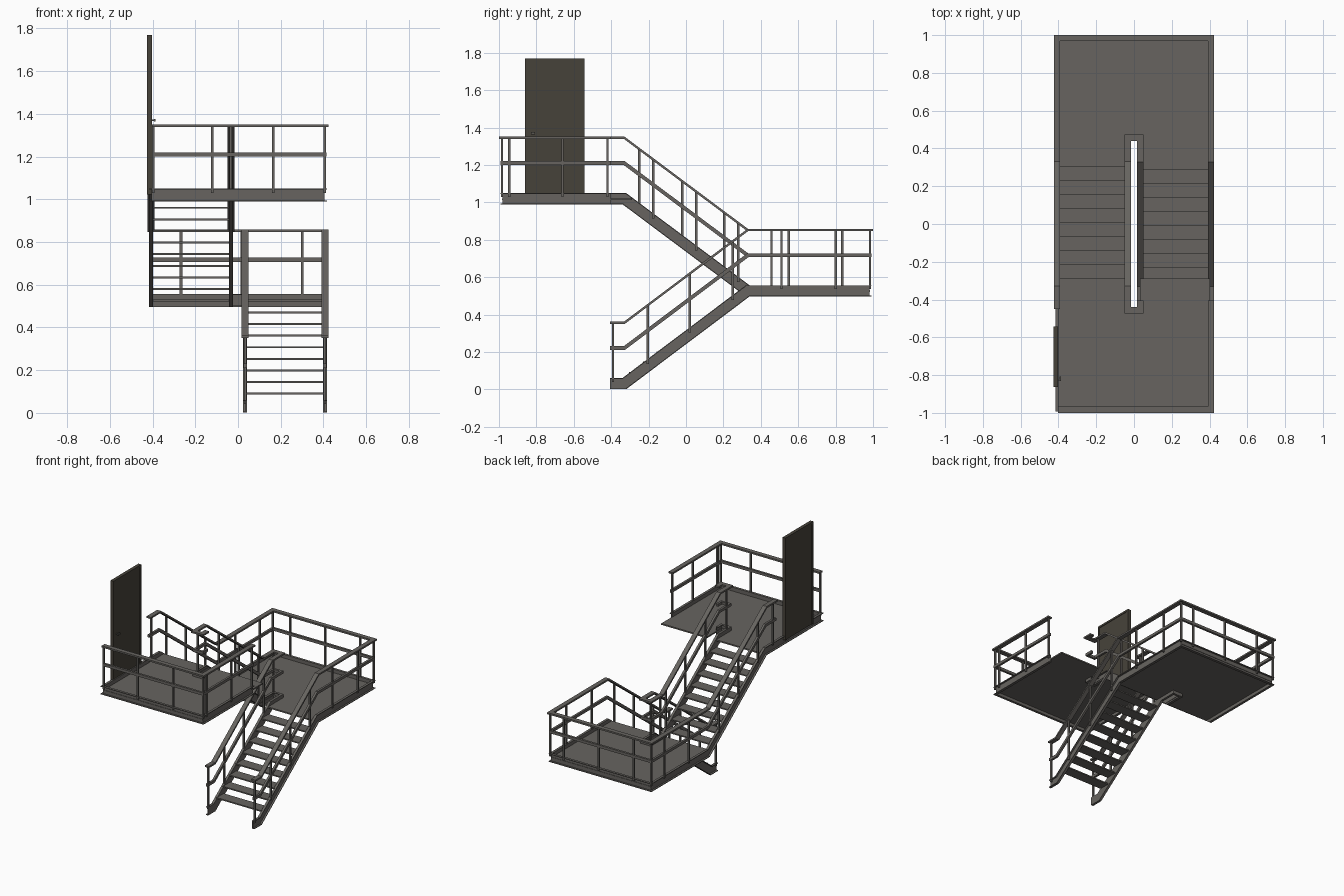
import bpy, bmesh
from mathutils import Vector

if "Cube" in bpy.data.objects:
    bpy.data.objects.remove(bpy.data.objects["Cube"])

def material(name, rgb):
    m = bpy.data.materials.new(name)
    m.diffuse_color = (*rgb, 1)
    m.use_nodes = True
    m.node_tree.nodes["Principled BSDF"].inputs["Base Color"].default_value = m.diffuse_color
    return m

METAL = material("grey_steel", (0.135, 0.127, 0.117))
DOOR = material("dark_door_paint", (0.062, 0.055, 0.042))
KNOB = material("handle_metal", (0.10, 0.095, 0.085))

def finish(name, bm, mat):
    bmesh.ops.recalc_face_normals(bm, faces=bm.faces)
    me = bpy.data.meshes.new(name)
    bm.to_mesh(me)
    bm.free()
    ob = bpy.data.objects.new(name, me)
    bpy.context.collection.objects.link(ob)
    me.materials.append(mat)
    return ob

def add_box(bm, lo, hi):
    vs = bmesh.ops.create_cube(bm, size=1)["verts"]
    for v in vs:
        v.co = [(a + b) / 2 + c * (b - a) for a, b, c in zip(lo, hi, v.co)]

def sweep(name, path, profile, dz=0.0, mat=METAL):
    """Sweep a closed (side, up) profile along a mitred polyline."""
    pts = [Vector(p) + Vector((0, 0, dz)) for p in path]
    tan = [(b - a).normalized() for a, b in zip(pts, pts[1:])]
    bm = bmesh.new()
    rings = []
    for i, p in enumerate(pts):
        t = tan[max(i - 1, 0)]
        n = (t + tan[min(i, len(tan) - 1)]).normalized()
        side = t.cross(Vector((0, 0, 1))).normalized()
        up = side.cross(t)
        ring = []
        for s, v in profile:
            o = side * s + up * v
            o -= t * (o.dot(n) / t.dot(n))
            ring.append(bm.verts.new(p + o))
        rings.append(ring)
    k = len(profile)
    for a, b in zip(rings, rings[1:]):
        for j in range(k):
            bm.faces.new((a[j], a[(j + 1) % k], b[(j + 1) % k], b[j]))
    bm.faces.new(rings[0])
    bm.faces.new(rings[-1][::-1])
    return finish(name, bm, mat)

def rect(w, h):
    return [(-w/2, -h/2), (w/2, -h/2), (w/2, h/2), (-w/2, h/2)]

# Main levels (centre of stringers) and plan positions
Z0, Z1, Z2 = 0.031, 0.527, 1.02
XO, XI, YE, YB, YU, YS = 0.407, 0.033, 0.984, 0.33, 0.457, 0.405
RAIL, MID = 0.325, 0.19

outer = [(XO, -YS, Z0), (XO, -YB, Z0), (XO, YB, Z1), (XO, YE, Z1),
         (-XO, YE, Z1), (-XO, YB, Z1), (-XO, -YB, Z2)]
top_edge = [(-XO, -YE, Z2), (XO, -YE, Z2), (XO, -YS, Z2)]
inner = [(XI, -YS, Z0), (XI, -YB, Z0), (XI, YB, Z1), (XI, YU, Z1),
         (-XI, YU, Z1), (-XI, YB, Z1), (-XI, -YB, Z2), (-XI, -YU, Z2),
         (XI, -YU, Z2), (XI, -YS, Z2)]

# Channel stringers, open side away from the treads
channel = [(-.009, -.03), (.009, -.03), (.009, -.025), (-.003, -.025),
           (-.003, .025), (.009, .025), (.009, .03), (-.009, .03)]
sweep("outer_stringer", outer + top_edge, channel)
sweep("inner_stringer", inner, [(-s, v) for s, v in channel])

# Handrails and mid rails
rail_paths = {"outer": outer + [(-XO, -0.45, Z2)],
              "top_landing": [(-XO + .005, -YE, Z2)] + top_edge[1:],
              "inner": inner}
for n, p in rail_paths.items():
    sweep(n + "_handrail", p, rect(.033, .012), RAIL)
    sweep(n + "_mid_rail", p, rect(.016, .02), MID)

# Posts
def flight_z(y, lower):
    f = min(max((y + YB) / (2 * YB), 0), 1)
    return Z0 + (Z1 - Z0) * f if lower else Z2 + (Z1 - Z2) * f

posts = []
for y in (-0.39, -0.205, 0.02, 0.25):
    posts += [(x, y, flight_z(y, True)) for x in (XO, XI)]
posts += [(-XO, y, flight_z(y, False)) for y in (-0.25, -0.02, 0.205)]
posts += [(-XI, y, flight_z(y, False)) for y in (-0.175, 0.055, 0.28)]
posts += [(XO, y, Z1) for y in (0.51, 0.80)]
posts += [(-XO, y, Z1) for y in (0.55, 0.835)]
posts += [(x, YE, Z1) for x in (-XO, -0.267, 0.017, 0.30, XO)]
posts += [(x, -YE, Z2) for x in (-XO + .01, -0.12, 0.165, XO)]
posts += [(XO, y, Z2) for y in (-0.945, -0.66, -0.42)]
posts += [(-XO, -0.42, Z2), (-XI, -0.42, Z2), (-XI, YU, Z1)]
bm = bmesh.new()
for x, y, z in posts:
    add_box(bm, (x - .006, y - .006, z + .01), (x + .006, y + .006, z + RAIL))
finish("railing_posts", bm, METAL)

# Treads of both flights
for name, sgn, base in (("lower_treads", 1, 0.04), ("upper_treads", -1, 0.53)):
    bm = bmesh.new()
    for i in range(8):
        z = base + 0.0544 * (i + 1)
        y = sgn * (-0.305 + 0.074 * i)
        y2 = y + sgn * 0.08
        xs = sorted((sgn * (XI + .004), sgn * (XO - .004)))
        add_box(bm, (xs[0], min(y, y2), z - .009), (xs[1], max(y, y2), z))
    finish(name, bm, METAL)

# Landing decks, U shaped around the stair well
def deck(name, sgn, z):
    w = XO - .005
    plan = [(-w, .288), (-XI, .288), (-XI, YU), (XI, YU), (XI, .288),
            (w, .288), (w, YE), (-w, YE)]
    bm = bmesh.new()
    f = bm.faces.new([bm.verts.new((x, sgn * y, z - .01)) for x, y in plan])
    r = bmesh.ops.extrude_face_region(bm, geom=[f])
    for v in r["geom"]:
        if isinstance(v, bmesh.types.BMVert):
            v.co.z += .01
    finish(name, bm, METAL)

deck("middle_landing", 1, 0.531)
deck("top_landing", -1, 1.022)

# Door: frame, recessed leaf and handle
y0, y1, zb, zt, fr = -0.862, -0.542, 1.022, 1.77, 0.014
bm = bmesh.new()
add_box(bm, (-.426, y0, zb), (-.402, y0 + fr, zt))
add_box(bm, (-.426, y1 - fr, zb), (-.402, y1, zt))
add_box(bm, (-.426, y0 + fr, zt - fr), (-.402, y1 - fr, zt))
finish("door_frame", bm, DOOR)
bm = bmesh.new()
add_box(bm, (-.421, y0 + fr, zb), (-.406, y1 - fr, zt - fr))
finish("door_leaf", bm, DOOR)
bm = bmesh.new()
add_box(bm, (-.407, -.828, 1.366), (-.392, -.820, 1.374))
add_box(bm, (-.394, -.830, 1.364), (-.386, -.808, 1.376))
finish("door_handle", bm, KNOB)
